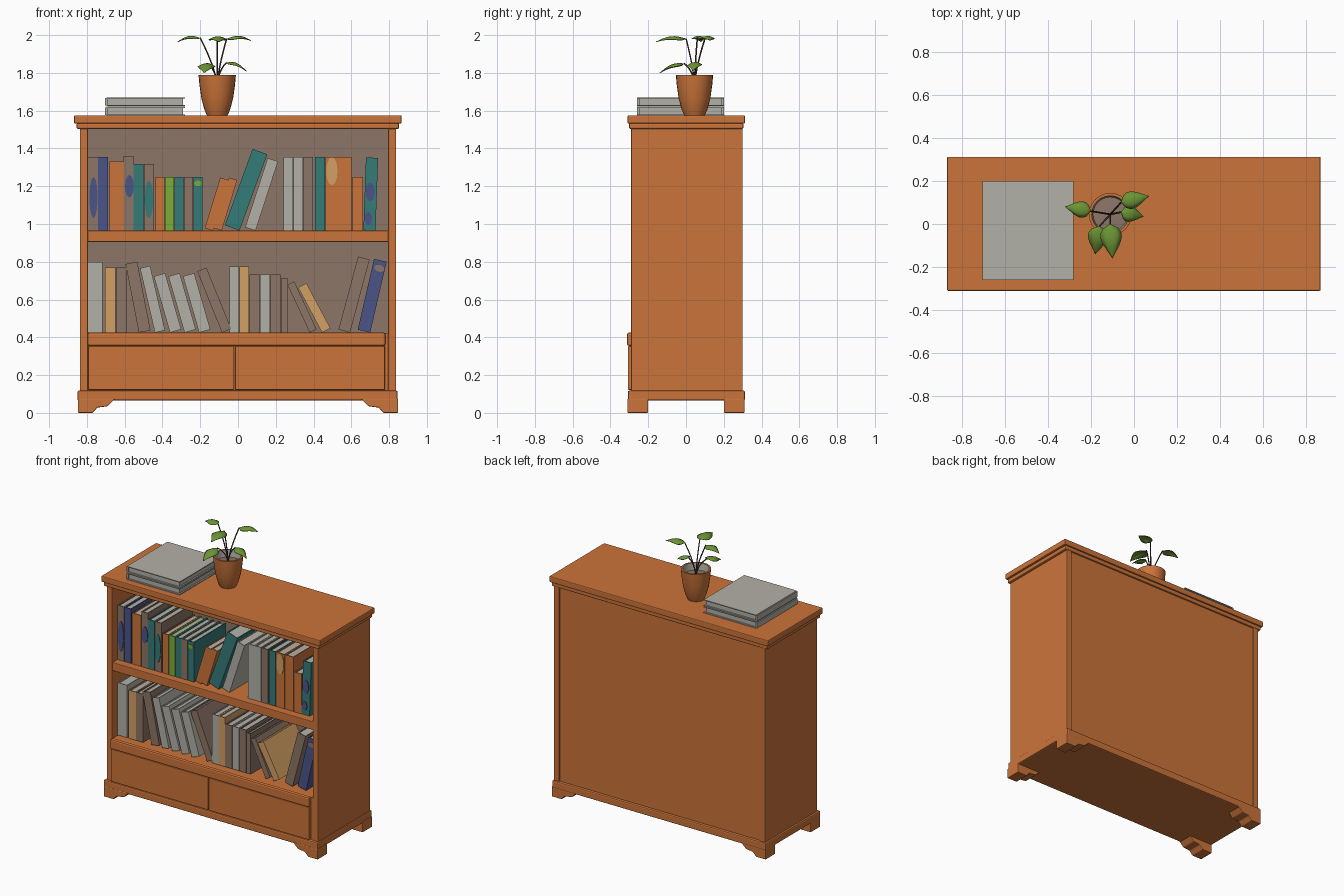
import bpy, bmesh, math
from mathutils import Vector, Matrix

cube = bpy.data.objects.get("Cube")
if cube:
    bpy.data.objects.remove(cube, do_unlink=True)


def material(name, *rgb):
    m = bpy.data.materials.new(name)
    m.use_nodes = True
    m.diffuse_color = (*rgb, 1)
    m.node_tree.nodes["Principled BSDF"].inputs["Base Color"].default_value = (*rgb, 1)
    return m


WOOD = material("orange wood", 0.6, 0.175, 0.042)
TAUPE = material("taupe", 0.27, 0.18, 0.135)
GREY = material("warm grey", 0.45, 0.44, 0.39)
TEAL = material("teal", 0.035, 0.2, 0.19)
BLUE = material("slate blue", 0.07, 0.09, 0.25)
TAN = material("tan", 0.65, 0.35, 0.13)
LIME = material("lime green", 0.2, 0.42, 0.04)
LEAF = material("leaf green", 0.15, 0.3, 0.035)
STEM = material("dark stem", 0.07, 0.04, 0.03)
COVERS = dict(o=WOOD, t=TAUPE, s=GREY, c=TEAL, b=BLUE, n=TAN, g=LIME)


def add_box(bm, lo, hi, index=0):
    lo, hi = Vector(lo), Vector(hi)
    mat = Matrix.Translation((lo + hi) / 2) @ Matrix.Diagonal((*(hi - lo), 1))
    verts = bmesh.ops.create_cube(bm, size=1, matrix=mat)["verts"]
    for f in {f for v in verts for f in v.link_faces}:
        f.material_index = index


def finish(name, bm, *mats, bevel=0, smooth=False):
    bmesh.ops.recalc_face_normals(bm, faces=bm.faces)
    me = bpy.data.meshes.new(name)
    bm.to_mesh(me)
    bm.free()
    ob = bpy.data.objects.new(name, me)
    bpy.context.collection.objects.link(ob)
    for m in mats:
        me.materials.append(m)
    if bevel:
        b = ob.modifiers.new("soft edges", "BEVEL")
        b.width, b.segments = bevel, 2
    if smooth:
        bpy.ops.object.select_all(action="DESELECT")
        ob.select_set(True)
        bpy.context.view_layer.objects.active = ob
        bpy.ops.object.shade_smooth_by_angle(angle=math.radians(40))
    return ob


def box(name, lo, hi, mat=WOOD, bevel=0):
    bm = bmesh.new()
    add_box(bm, lo, hi)
    return finish(name, bm, mat, bevel=bevel)


# Carcass
for side, s in (("left", 1), ("right", -1)):
    xs = sorted((s * 0.795, s * 0.837))
    box(side + "_side_panel", (xs[0], -0.29, 0.11), (xs[1], 0.3, 1.51), bevel=0.003)
box("back_panel", (-0.8, 0.275, 0.11), (0.8, 0.293, 1.51))
box("back_lining", (-0.795, 0.268, 0.42), (0.795, 0.275, 1.505), TAUPE)
box("middle_shelf", (-0.797, -0.285, 0.905), (0.797, 0.27, 0.965), bevel=0.004)
box("lower_deck", (-0.797, -0.285, 0.36), (0.797, 0.27, 0.42))
box("deck_lip", (-0.797, -0.312, 0.355), (0.78, -0.28, 0.425), bevel=0.01)
box("top_board", (-0.868, -0.31, 1.532), (0.866, 0.312, 1.575), bevel=0.006)
box("top_moulding", (-0.855, -0.302, 1.503), (0.853, 0.304, 1.535), bevel=0.008)

# Drawers
box("drawer_case", (-0.796, -0.285, 0.11), (0.796, 0.27, 0.36))
box("right_drawer_front", (-0.793, -0.308, 0.122), (-0.021, -0.28, 0.353), bevel=0.004)
box("left_drawer_front", (-0.015, -0.308, 0.122), (0.778, -0.28, 0.353), bevel=0.004)

# Plinth and bracket feet
box("plinth", (-0.85, -0.308, 0.065), (0.845, 0.312, 0.118), bevel=0.008)
FOOT = [(0.848, 0), (0.77, 0), (0.745, 0.028), (0.69, 0.035), (0.65, 0.075), (0.848, 0.075)]
for fname, sx, sy in (("front_left", 1, -1), ("front_right", -1, -1),
                      ("back_left", 1, 1), ("back_right", -1, 1)):
    bm = bmesh.new()
    face = bm.faces.new([bm.verts.new((sx * x, sy * 0.2, z)) for x, z in FOOT])
    out = bmesh.ops.extrude_face_region(bm, geom=[face])["geom"]
    bmesh.ops.translate(bm, vec=(0, sy * 0.11, 0),
                        verts=[v for v in out if isinstance(v, bmesh.types.BMVert)])
    finish(fname + "_foot", bm, WOOD, bevel=0.005)

# Books: spine and two boards around a page block
FRONT, DEPTH = -0.23, 0.36


def book(name, cover, x, z, w, h, lean=0):
    bm = bmesh.new()
    t, back = 0.006, FRONT + DEPTH
    x0, x1 = (-w, 0) if lean > 0 else (0, w)
    add_box(bm, (x0, FRONT, 0), (x1, FRONT + t, h))
    add_box(bm, (x0, FRONT + t, 0), (x0 + t, back, h))
    add_box(bm, (x1 - t, FRONT + t, 0), (x1, back, h))
    add_box(bm, (x0 + t, FRONT + t, 0.005), (x1 - t, back - 0.01, h - 0.008), 1)
    ob = finish(name, bm, cover, GREY)
    ob.location = (x - x0, 0, z)
    ob.rotation_euler.y = math.radians(lean)


def run(shelf, z, x, pitch, colours, h, lean=0, gap=0.002):
    for i, c in enumerate(colours):
        book(f"{shelf}_book", COVERS[c], x + i * pitch, z, pitch - gap, h, lean)


for args in ((-0.795, 0.055, "tb", 0.39), (-0.68, 0.075, "o", 0.365), (-0.605, 0.053, "t", 0.395),
             (-0.552, 0.054, "ct", 0.353), (-0.436, 0.05, "ogctc", 0.285),
             (-0.178, 0.047, "oo", 0.28, 17), (-0.075, 0.085, "c", 0.43, 20),
             (0.035, 0.06, "s", 0.385, 18), (0.24, 0.053, "sst", 0.39), (0.407, 0.055, "c", 0.39),
             (0.463, 0.07, "oo", 0.39), (0.605, 0.06, "o", 0.285), (0.664, 0.066, "c", 0.385, 2)):
    run("upper", 0.965, *args)
for args in ((-0.795, 0.08, "s", 0.375), (-0.705, 0.058, "nt", 0.345), (-0.525, 0.065, "t", 0.37, -11),
             (-0.44, 0.057, "s", 0.35, -13), (-0.36, 0.077, "sss", 0.31, -16, 0.015),
             (-0.085, 0.055, "t", 0.35, -22), (-0.045, 0.052, "sn", 0.35),
             (0.06, 0.056, "tst", 0.307), (0.23, 0.033, "t", 0.29), (0.38, 0.042, "t", 0.28, -25),
             (0.445, 0.052, "n", 0.27, -28), (0.53, 0.065, "t", 0.4, 15),
             (0.632, 0.07, "b", 0.385, 13)):
    run("lower", 0.425, *args)


# Painted patches on the spines
def patch(mat, x, z, rx, rz, tilt=0):
    bm = bmesh.new()
    turn = Matrix.Rotation(math.radians(tilt), 4, "Y") @ Matrix.Diagonal((rx, 1, rz, 1))
    m = Matrix.Translation((x, FRONT - 0.002, z)) @ turn @ Matrix.Rotation(math.pi / 2, 4, "X")
    bmesh.ops.create_cone(bm, cap_ends=True, segments=12, radius1=1, radius2=1, depth=0.006, matrix=m)
    finish("spine_patch", bm, mat)


patch(BLUE, -0.765, 1.14, 0.022, 0.11)
patch(BLUE, -0.575, 1.2, 0.023, 0.06)
patch(TEAL, -0.472, 1.13, 0.023, 0.1)
patch(LIME, -0.212, 1.215, 0.02, 0.015)
patch(TAN, 0.497, 1.28, 0.03, 0.075)
patch(BLUE, 0.7, 1.17, 0.024, 0.05)
patch(BLUE, 0.69, 1.03, 0.02, 0.035)
patch(TAUPE, 0.748, 0.765, 0.027, 0.018, 13)

# Flat stack on the top board, spines to the right side
for i in range(2):
    z, h = 1.575 + i * 0.049, 0.046
    bm = bmesh.new()
    add_box(bm, (-0.695, -0.26, z), (-0.28, 0.2, z + 0.006))
    add_box(bm, (-0.695, -0.26, z + h - 0.006), (-0.28, 0.2, z + h))
    add_box(bm, (-0.703, -0.26, z + 0.003), (-0.69, 0.2, z + h - 0.003))
    add_box(bm, (-0.69, -0.25, z + 0.006), (-0.29, 0.19, z + h - 0.006))
    finish("stacked_book", bm, GREY)

# Pot: turned profile with grey inner wall and soil
POT = Vector((-0.11, 0.045, 1.575))
PROFILE = [(0, 0), (0.055, 0), (0.068, 0.03), (0.084, 0.09), (0.094, 0.16), (0.099, 0.215),
           (0.086, 0.215), (0.08, 0.165), (0, 0.17)]
bm = bmesh.new()
verts = [bm.verts.new(POT + Vector((r, 0, z))) for r, z in PROFILE]
edges = [bm.edges.new(p) for p in zip(verts, verts[1:])]
bmesh.ops.spin(bm, geom=verts + edges, cent=POT, axis=(0, 0, 1), angle=math.tau, steps=24)
bmesh.ops.remove_doubles(bm, verts=bm.verts, dist=0.0005)
for f in bm.faces:
    c = f.calc_center_median() - POT
    r = math.hypot(c.x, c.y)
    if c.z > 0.16 and r < 0.07:
        f.material_index = 2
    elif c.z > 0.18 and r < 0.086:
        f.material_index = 1
finish("plant_pot", bm, WOOD, GREY, TAUPE, smooth=True)


# Leaves and stems
def leaf(base, tip, half):
    base, tip = Vector(base), Vector(tip)
    side = (tip - base).cross(Vector((0, 0, 1))).normalized()
    bm = bmesh.new()
    rows = []
    for i in range(9):
        t = i / 8
        w = half * max(0.02, math.sin(math.pi * t ** 0.7)) * (1 - 0.25 * t)
        mid = base.lerp(tip, t) + Vector((0, 0, 0.02 * math.sin(math.pi * t)))
        rows.append([bm.verts.new(mid + side * w * k - Vector((0, 0, 0.35 * w * k * k)))
                     for k in (-1, -0.5, 0, 0.5, 1)])
    for a, b in zip(rows, rows[1:]):
        for k in range(4):
            bm.faces.new((a[k], a[k + 1], b[k + 1], b[k]))
    ob = finish("leaf", bm, LEAF, smooth=True)
    ob.modifiers.new("thickness", "SOLIDIFY").thickness = 0.003
    curve = bpy.data.curves.new("stem", "CURVE")
    curve.dimensions, curve.bevel_depth, curve.bevel_resolution = "3D", 0.004, 1
    path = [POT + Vector((0, 0, 0.16)), POT.lerp(base, 0.15) + Vector((0, 0, 0.2)), base]
    spline = curve.splines.new("NURBS")
    spline.points.add(len(path) - 1)
    for p, co in zip(spline.points, path):
        p.co = (*co, 1)
    spline.use_endpoint_u, spline.order_u = True, 3
    curve.materials.append(STEM)
    bpy.context.collection.objects.link(bpy.data.objects.new("stem", curve))


leaf((-0.2, 0.06, 1.985), (-0.32, 0.08, 1.965), 0.042)
leaf((-0.06, 0.1, 1.98), (0.07, 0.13, 1.972), 0.045)
leaf((-0.11, 0.0, 1.982), (-0.1, -0.16, 1.965), 0.055)
leaf((-0.16, -0.01, 1.85), (-0.18, -0.14, 1.8), 0.052)
leaf((-0.06, 0.055, 1.855), (0.045, 0.035, 1.81), 0.042)
